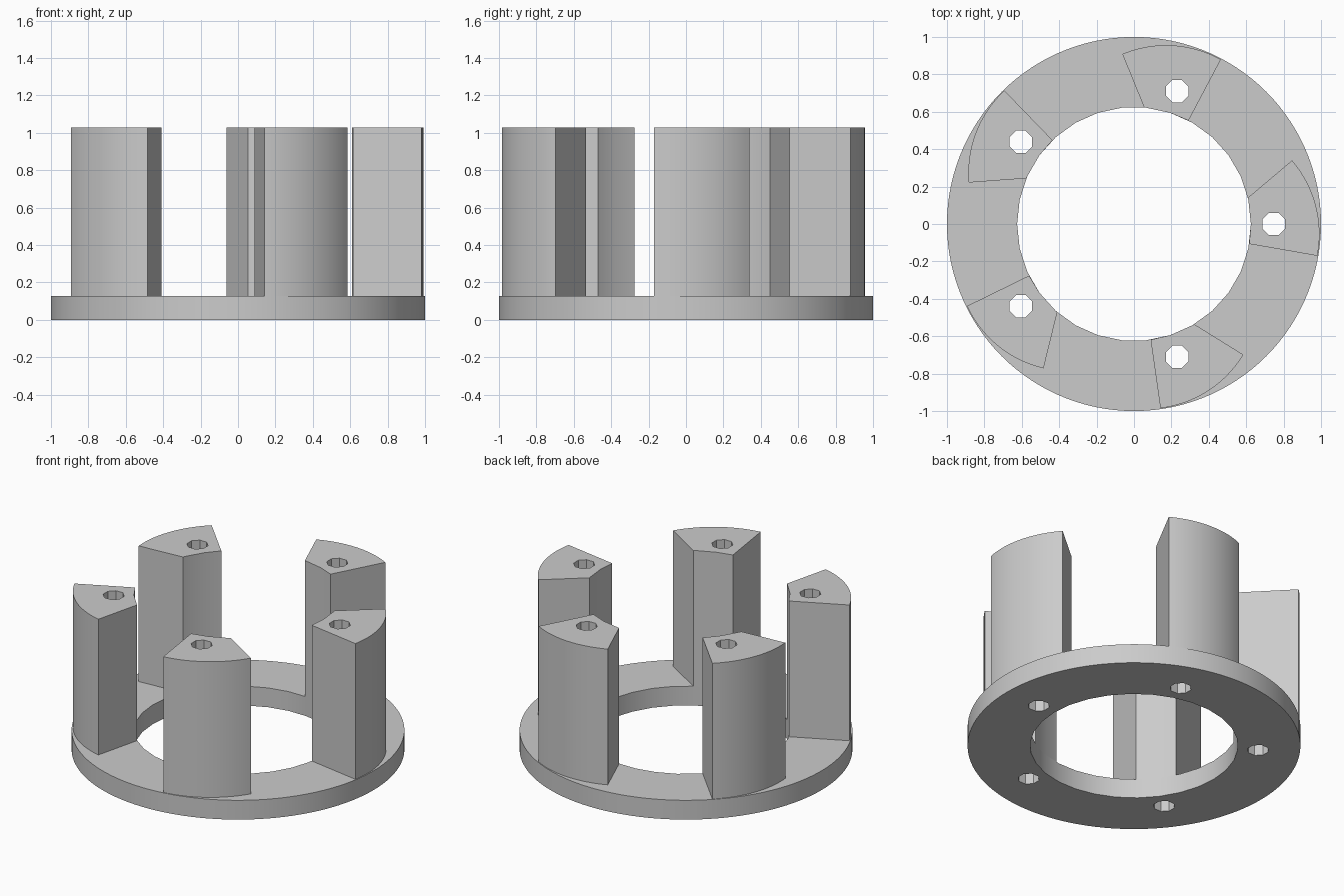
import bpy, bmesh
from math import cos, sin, pi, radians, atan2
from mathutils import Vector, Matrix

cube = bpy.data.objects.get("Cube")
if cube:
    bpy.data.objects.remove(cube, do_unlink=True)

grey = bpy.data.materials.new("plain_grey")
grey.use_nodes = True
grey.diffuse_color = (0.6, 0.6, 0.6, 1)
grey.node_tree.nodes["Principled BSDF"].inputs["Base Color"].default_value = (0.6, 0.6, 0.6, 1)

BASE_TOP, POST_TOP = 0.128, 1.028
INNER_R, BOLT_R, HOLE_R = 0.625, 0.747, 0.065
COUNT = 5


def arc(centre, radius, start, end, steps):
    """Points on an arc, both ends included."""
    angles = [start + (end - start) * i / steps for i in range(steps + 1)]
    return [Vector((centre[0] + radius * cos(a), centre[1] + radius * sin(a))) for a in angles]


def circle(centre, radius, sides, turn=0.0):
    return arc(centre, radius, turn, turn + 2 * pi, sides)[:-1]


def bolt_hole(angle):
    return circle((BOLT_R * cos(angle), BOLT_R * sin(angle)), HOLE_R, 8, pi / 8)


def plate(name, loops, bottom, top, keep_bottom=True):
    """Extrude an outline with holes into a solid."""
    bm = bmesh.new()
    edges = []
    for loop in loops:
        verts = [bm.verts.new((p.x, p.y, bottom)) for p in loop]
        edges += [bm.edges.new((v, verts[i - 1])) for i, v in enumerate(verts)]
    bmesh.ops.triangle_fill(bm, edges=edges, use_beauty=True, normal=(0, 0, 1))
    floor = bm.faces[:]
    result = bmesh.ops.extrude_face_region(bm, geom=floor, use_keep_orig=True)
    raised = [g for g in result["geom"] if isinstance(g, bmesh.types.BMVert)]
    bmesh.ops.translate(bm, verts=raised, vec=(0, 0, top - bottom))
    bmesh.ops.recalc_face_normals(bm, faces=bm.faces[:])
    if not keep_bottom:
        low = [f for f in bm.faces if all(abs(v.co.z - bottom) < 1e-5 for v in f.verts)]
        bmesh.ops.delete(bm, geom=low, context='FACES')
    mesh = bpy.data.meshes.new(name)
    bm.to_mesh(mesh)
    bm.free()
    mesh.materials.append(grey)
    obj = bpy.data.objects.new(name, mesh)
    bpy.context.collection.objects.link(obj)
    bpy.ops.object.select_all(action='DESELECT')
    obj.select_set(True)
    bpy.context.view_layer.objects.active = obj
    bpy.ops.object.shade_smooth_by_angle(angle=radians(25))
    return obj


angles = [2 * pi * i / COUNT for i in range(COUNT)]

# Base ring with bolt holes
plate("base_ring",
      [circle((0, 0), 1, 120), circle((0, 0), INNER_R, 30)] + [bolt_hole(a) for a in angles],
      0, BASE_TOP)

# Post outline: off-centre outer arc, straight sides, inner edge along the ring
centre = Vector((0.3915, -0.053))
first, last = Vector((0.98, -0.17)) - centre, Vector((0.845, 0.34)) - centre
outline = arc(centre, first.length, atan2(first.y, first.x), atan2(last.y, last.x), 20)
outline += [Vector((INNER_R * cos(a), INNER_R * sin(a)))
            for a in map(radians, (13, 12, 0, -9.8))]

# Five posts standing on the ring, each bored through
for i, a in enumerate(angles):
    turn = Matrix.Rotation(a, 2)
    plate(f"post_{i + 1}", [[turn @ p for p in outline], bolt_hole(a)],
          BASE_TOP, POST_TOP, keep_bottom=False)
